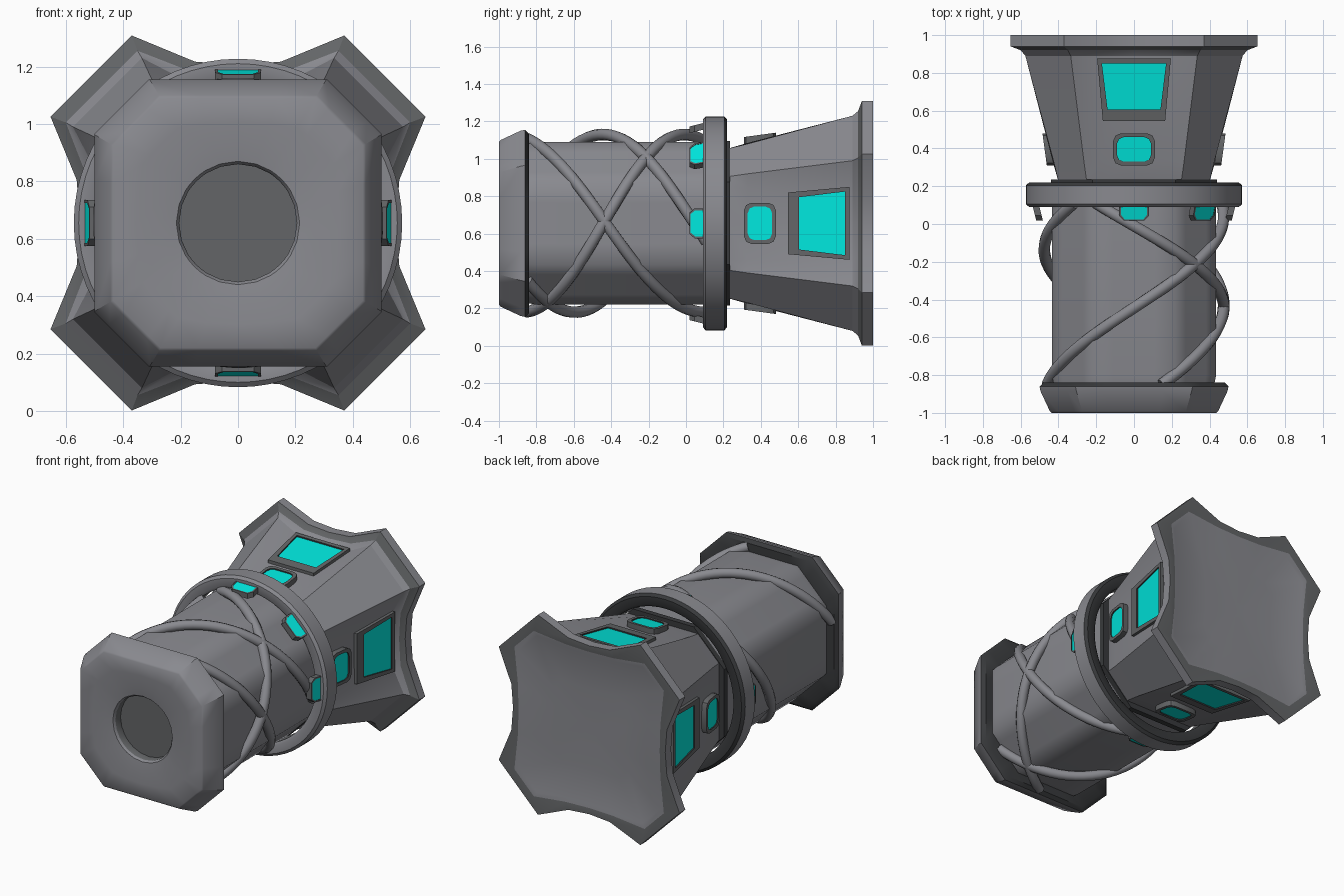
import bpy, bmesh, math

if "Cube" in bpy.data.objects:
    bpy.data.objects.remove(bpy.data.objects["Cube"])

CZ = 0.655  # height of the long axis


def material(name, rgb):
    m = bpy.data.materials.new(name)
    m.diffuse_color = (*rgb, 1)
    m.use_nodes = True
    m.node_tree.nodes["Principled BSDF"].inputs["Base Color"].default_value = m.diffuse_color
    return m


GREY = material("grey metal", (0.25, 0.252, 0.275))
DARK = material("dark metal", (0.125, 0.13, 0.135))
CYAN = material("cyan glow", (0.0, 0.88, 0.8))
BLACK = material("black metal", (0.04, 0.042, 0.045))
MATS = (GREY, DARK, CYAN, BLACK)


def finish(ob, angle=35):
    bpy.ops.object.select_all(action='DESELECT')
    ob.select_set(True)
    bpy.context.view_layer.objects.active = ob
    bpy.ops.object.shade_smooth_by_angle(angle=math.radians(angle))


def loft(name, loops, bands=None, caps=True, closed=False, cap_mats=(0, 0), angle=35):
    """Skin between loops of (x, y, z offset from axis); bands gives a material per band."""
    bm = bmesh.new()
    rings = [[bm.verts.new((x, y, z + CZ)) for x, y, z in lp] for lp in loops]
    n = len(rings[0])
    last = len(rings) if closed else len(rings) - 1
    for i in range(last):
        a, b = rings[i], rings[(i + 1) % len(rings)]
        for j in range(n):
            f = bm.faces.new((a[j], a[(j + 1) % n], b[(j + 1) % n], b[j]))
            f.material_index = bands[i] if bands else 0
    if caps:
        for r, mi in zip((rings[0], rings[-1]), cap_mats):
            bm.faces.new(r).material_index = mi
    bmesh.ops.recalc_face_normals(bm, faces=bm.faces)
    me = bpy.data.meshes.new(name)
    bm.to_mesh(me)
    bm.free()
    ob = bpy.data.objects.new(name, me)
    bpy.context.collection.objects.link(ob)
    for m in MATS:
        me.materials.append(m)
    finish(ob, angle)
    return ob


def spin(u, v, a):
    """Turn a point (sideways u, outward v) about the long axis; a = 0 is up."""
    return u * math.cos(a) + v * math.sin(a), v * math.cos(a) - u * math.sin(a)


def octagon(h, e, n=4):
    """Square of half size h with cut corners starting at e, n points per edge."""
    c = [spin(u, h, k * math.pi / 2) for k in range(4) for u in (-e, e)]
    pts = []
    for i in range(8):
        (x0, z0), (x1, z1) = c[i], c[(i + 1) % 8]
        pts += [(x0 + (x1 - x0) * t / n, z0 + (z1 - z0) * t / n) for t in range(n)]
    return pts


def at(pts, y, s=1):
    return [(x * s, y, z * s) for x, z in pts]


# Front plate with a shallow round mouth
face = octagon(0.435, 0.27)
unit = [(x / math.hypot(x, z), z / math.hypot(x, z)) for x, z in face]


def mix(t, r):
    return [(p[0] * (1 - t) + q[0] * r * t, p[1] * (1 - t) + q[1] * r * t)
            for p, q in zip(face, unit)]


loft("front_plate", [
    at(octagon(0.38, 0.2), -0.84), at(octagon(0.48, 0.29), -0.84), at(octagon(0.5, 0.31), -0.86),
    at(octagon(0.495, 0.305), -0.885), at(octagon(0.445, 0.275), -0.992), at(face, -1.0),
    at(mix(0.5, 0.27), -0.998), at(mix(0.85, 0.24), -0.993),
    at(mix(1, 0.215), -0.985), at(mix(1, 0.205), -0.972), at(mix(1, 0.205), -0.92)],
    bands=[3, 3, 0, 0, 0, 0, 0, 0, 0, 1], cap_mats=(3, 1), angle=40)

# Main barrel, with rounded corners
loft("barrel", [at(octagon(0.425, 0.22), -0.85), at(octagon(0.435, 0.22), -0.8),
                at(octagon(0.435, 0.22), 0.2)], angle=60)
loft("neck", [at(octagon(0.44, 0.22), 0.2), at(octagon(0.44, 0.22), 0.235)],
     bands=[3], cap_mats=(3, 3))

# Loose ring around the barrel
prof = [(0.49, 0.10), (0.505, 0.09), (0.555, 0.09), (0.572, 0.105),
        (0.572, 0.205), (0.555, 0.22), (0.505, 0.22), (0.49, 0.21)]
circle = [(math.cos(i * math.tau / 64), math.sin(i * math.tau / 64)) for i in range(64)]
loft("ring", [[(x * r, y, z * r) for x, z in circle] for r, y in prof],
     bands=[0, 0, 0, 0, 3, 3, 3, 1], caps=False, closed=True)


# Flared head: each side is a dipped panel between two raised corner arms
def star(mid, crease, corner):
    side = [(-corner[0], corner[1]), (-crease[0], crease[1]), (0, mid), crease, corner]
    return [spin(u, v, k * math.pi / 2) for k in range(4) for u, v in side]


rim = star(0.55, (0.15, 0.562), (0.37, 0.653))
panel = star(0.51, (0.17, 0.515), (0.40, 0.54))  # rounded square back panel
loft("head", [
    at(star(0.40, (0.19, 0.40), (0.25, 0.40)), 0.225),
    at(star(0.43, (0.19, 0.43), (0.265, 0.425)), 0.33),
    at(star(0.50, (0.20, 0.505), (0.335, 0.575)), 0.89),
    at(star(0.52, (0.17, 0.53), (0.35, 0.60)), 0.92),
    at(rim, 0.94), at(rim, 1.0), at(panel, 1.0), at(panel, 0.993, 0.95),
    at(panel, 0.985, 0.5), at(panel, 0.983, 0.1)],
    bands=[0, 0, 0, 1, 0, 1, 0, 0, 0], angle=25)


# Framed windows lying on a sloping panel
def slope(y):
    return 0.41 + 0.09 * (y - 0.24) / 0.66


def window(name, outer, inner, a, rise, recess, height=slope, depth=0.03, frame=0):
    def lp(pts, d):
        out = []
        for u, y in pts:
            x, z = spin(u, height(y) + d, a)
            out.append((x, y, z))
        return out
    loft(name, [lp(outer, -depth), lp(outer, rise), lp(inner, rise), lp(inner, rise - recess)],
         bands=[frame, frame, 3], cap_mats=(0, 2), angle=25)


def rounded(w, y0, y1, c):
    return [(-w, y0 + c), (-w + c * 0.3, y0 + c * 0.3), (-w + c, y0),
            (w - c, y0), (w - c * 0.3, y0 + c * 0.3), (w, y0 + c),
            (w, y1 - c), (w - c * 0.3, y1 - c * 0.3), (w - c, y1),
            (-w + c, y1), (-w + c * 0.3, y1 - c * 0.3), (-w, y1 - c)]


big_out = [(-0.165, 0.545), (0.165, 0.545), (0.195, 0.875), (-0.195, 0.875)]
big_in = [(-0.14, 0.605), (0.14, 0.605), (0.17, 0.85), (-0.17, 0.85)]
for k, side in enumerate(("top", "right", "bottom", "left")):
    a = k * math.pi / 2
    window("large_window_" + side, big_out, big_in, a, 0.026, 0.009, frame=1)
    window("small_window_" + side, rounded(0.11, 0.31, 0.48, 0.04),
           rounded(0.09, 0.33, 0.46, 0.035), a, 0.042, 0.008, frame=1)


# Glowing clips on the front of the ring, tilted forwards
def tilt(y):
    return 0.518 + 0.25 * (y - 0.02)


for deg in (0, 45, 90, 180, 270):
    window("ring_clip_%d" % deg, [(-0.08, 0.1), (-0.08, 0.045), (-0.055, 0.018), (0.055, 0.018),
                                  (0.08, 0.045), (0.08, 0.1)],
           [(-0.07, 0.098), (-0.07, 0.05), (-0.05, 0.025), (0.05, 0.025),
            (0.07, 0.05), (0.07, 0.098)], math.radians(deg), 0.0, 0.002,
           height=tilt, depth=0.035, frame=1)


# Cables winding around the barrel (angles measured from +x towards +z)
def cable(name, a0, a1):
    cu = bpy.data.curves.new(name, 'CURVE')
    cu.dimensions = '3D'
    cu.bevel_depth = 0.031
    cu.bevel_resolution = 3
    cu.use_fill_caps = True
    sp = cu.splines.new('POLY')
    n = 36
    sp.points.add(n)
    for i in range(n + 1):
        t = i / n
        a = math.radians(a0 + (a1 - a0) * t)
        r = 0.475
        sp.points[i].co = (r * math.cos(a), -0.85 + 0.96 * t, CZ + r * math.sin(a), 1)
    sp.use_smooth = True
    cu.materials.append(GREY)
    bpy.context.collection.objects.link(bpy.data.objects.new(name, cu))


cable("cable_over_top", 165, -12)
cable("cable_right_down", 72, -92)
cable("cable_right_up", -85, 115)
cable("cable_left", -40, -228)
